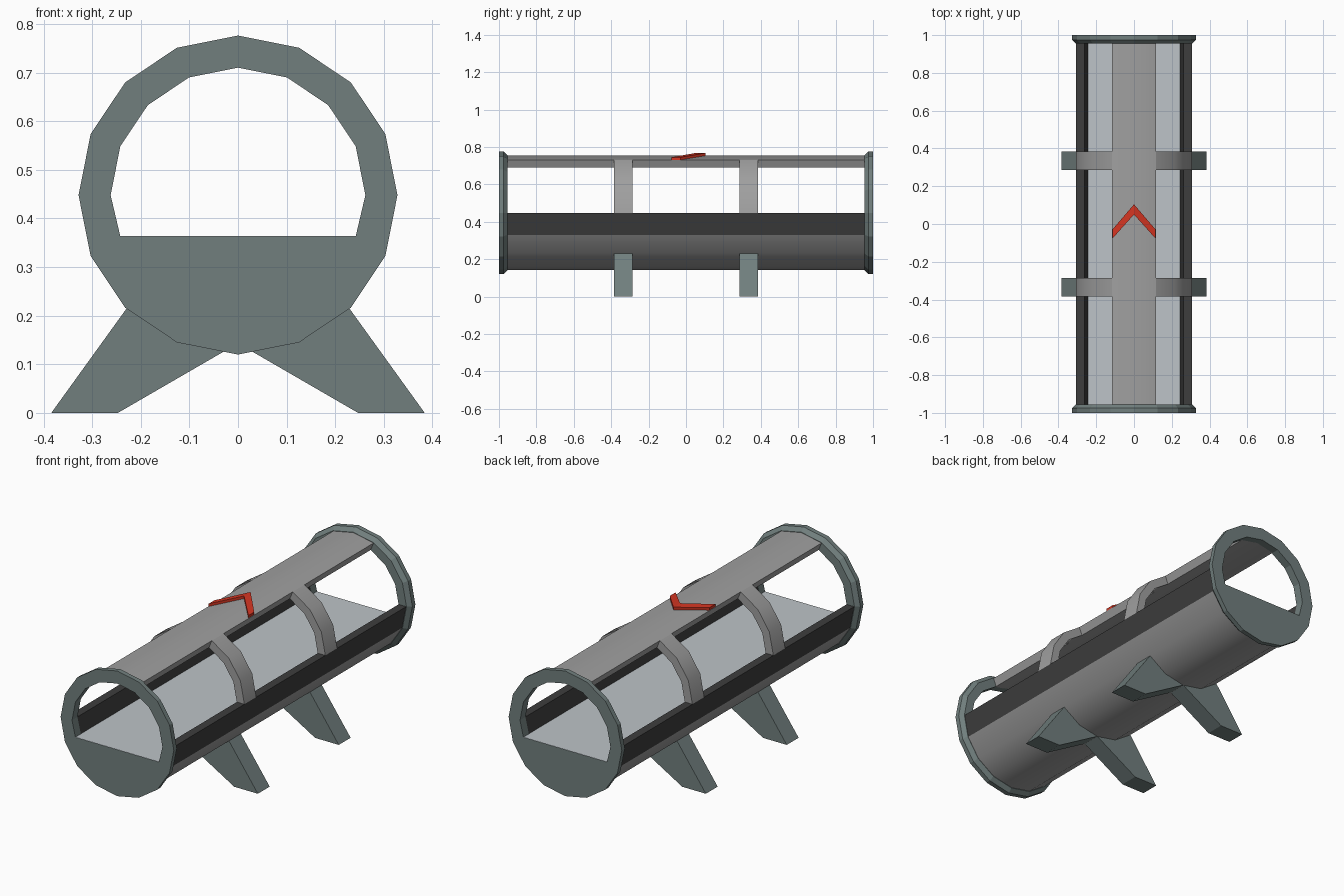
import bpy, bmesh, math

if "Cube" in bpy.data.objects:
    bpy.data.objects.remove(bpy.data.objects["Cube"])

CZ, RO, RI = 0.448, 0.306, 0.262   # tube axis height, outer and inner radius
STEP = math.pi / 8                 # 16-sided tube


def mat(name, col):
    m = bpy.data.materials.new(name)
    m.diffuse_color = (*col, 1)
    m.use_nodes = True
    m.node_tree.nodes["Principled BSDF"].inputs["Base Color"].default_value = m.diffuse_color
    return m


GREY = mat("grey metal", (0.35, 0.35, 0.35))
DARK = mat("dark rail", (0.048, 0.048, 0.048))
TEAL = mat("grey teal", (0.165, 0.212, 0.208))
PALE = mat("pale floor", (0.51, 0.55, 0.58))
RED = mat("red marker", (0.66, 0.036, 0.016))


def finish(name, bm, material, smooth=False):
    bmesh.ops.recalc_face_normals(bm, faces=bm.faces)
    me = bpy.data.meshes.new(name)
    bm.to_mesh(me)
    bm.free()
    me.materials.append(material)
    ob = bpy.data.objects.new(name, me)
    bpy.context.collection.objects.link(ob)
    if smooth:
        bpy.context.view_layer.objects.active = ob
        ob.select_set(True)
        bpy.ops.object.shade_smooth_by_angle(angle=math.radians(30))
        ob.select_set(False)
    return ob


def loft(name, sections, material, closed=False, smooth=False):
    """Skin a row of equal-sized closed sections."""
    bm = bmesh.new()
    rows = [[bm.verts.new(p) for p in s] for s in sections]
    n, m = len(rows), len(rows[0])
    for i in range(n if closed else n - 1):
        a, b = rows[i], rows[(i + 1) % n]
        for j in range(m):
            k = (j + 1) % m
            bm.faces.new((a[j], a[k], b[k], b[j]))
    if not closed:
        bm.faces.new(rows[0])
        bm.faces.new(rows[-1])
    return finish(name, bm, material, smooth)


def polar(r, k, y):
    """Point at radius r, k sixteenths clockwise from the top."""
    return (r * math.sin(k * STEP), y, CZ + r * math.cos(k * STEP))


def shell(name, k0, k1, y0, y1, material):
    secs = [[polar(RO, k, y0), polar(RO, k, y1), polar(RI, k, y1), polar(RI, k, y0)]
            for k in range(k0, k1 + 1)]
    return loft(name, secs, material, smooth=True)


def prism(name, pts, y0, y1, material):
    return loft(name, [[(x, y, z) for x, z in pts] for y in (y0, y1)], material)


# tube shell: roof strip, belly and side rails
shell("roof_strip", -1, 1, -0.96, 0.96, GREY)
shell("belly", 5, 11, -0.96, 0.96, GREY)
shell("right_rail", 4, 5, -0.96, 0.96, DARK)
shell("left_rail", 11, 12, -0.96, 0.96, DARK)

# floor
prism("floor", [(-0.243, 0.364), (0.243, 0.364), (0.238, 0.335), (-0.238, 0.335)],
      -0.999, 0.999, PALE)

for label, s in (("front", -1), ("back", 1)):
    # end collar with a flat-bottomed opening and chamfered inner edge
    secs = []
    for k in range(16):
        x, _, z = polar(RI, k, 0)
        z = max(z, 0.363)
        secs.append([polar(0.328, k, s), polar(0.328, k, s * 0.975),
                     polar(RO + 0.002, k, s * 0.955), (x, s * 0.955, z), (x, s, z)])
    loft(label + "_collar", secs, TEAL, closed=True)

    y0, y1 = s * 0.286, s * 0.384
    for side, m in (("left", -1), ("right", 1)):
        # hoops joining roof to rails
        a, b = sorted((m, 4 * m))
        shell(f"{label}_{side}_hoop", a, b, y0, y1, GREY)
        # splayed legs
        prism(f"{label}_{side}_leg",
              [(m * 0.384, 0), (m * 0.247, 0), (0, 0.143), (m * 0.12, 0.19),
               (m * 0.216, 0.233)], y0, y1, TEAL)

# red direction chevron lying on the roof
secs = []
for x, ya, yb in ((-0.115, -0.078, -0.03), (0, 0.05, 0.104), (0.115, -0.078, -0.03)):
    z = CZ + RO - abs(x) * math.tan(STEP / 2)
    secs.append([(x, ya, z - 0.004), (x, yb, z - 0.004), (x, yb, z + 0.014), (x, ya, z + 0.014)])
loft("arrow_marker", secs, RED)
